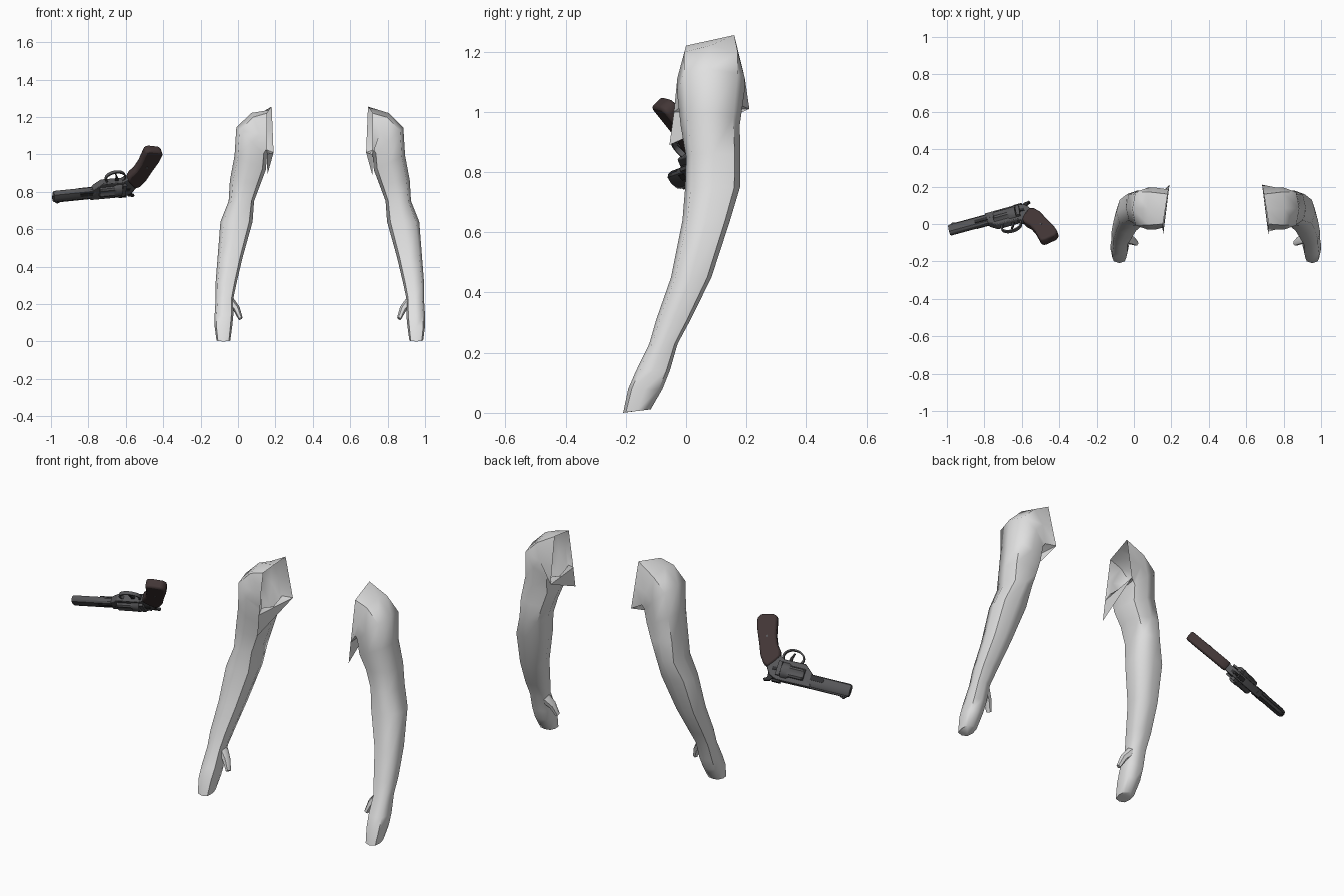
import bpy, math
from mathutils import Vector, Matrix

if "Cube" in bpy.data.objects:
    bpy.data.objects.remove(bpy.data.objects["Cube"])


def material(name, r, g, b):
    m = bpy.data.materials.new(name)
    m.diffuse_color = (r, g, b, 1)
    m.use_nodes = True
    m.node_tree.nodes["Principled BSDF"].inputs["Base Color"].default_value = m.diffuse_color
    return m


SKIN = material("light_grey", 0.75, 0.75, 0.75)
METAL = material("gun_metal", 0.095, 0.095, 0.1)
DARK = material("dark_steel", 0.03, 0.03, 0.032)
GRIP = material("dark_brown", 0.055, 0.037, 0.037)


def make(name, verts, faces, mat, matrix=None, angle=35, bevel=0):
    me = bpy.data.meshes.new(name)
    me.from_pydata([tuple(v) for v in verts], [], faces)
    me.materials.append(mat)
    ob = bpy.data.objects.new(name, me)
    bpy.context.collection.objects.link(ob)
    if matrix:
        ob.matrix_world = matrix
    if bevel:
        md = ob.modifiers.new("bevel", 'BEVEL')
        md.width, md.segments, md.limit_method = bevel, 2, 'ANGLE'
    bpy.ops.object.select_all(action='DESELECT')
    ob.select_set(True)
    bpy.context.view_layer.objects.active = ob
    bpy.ops.object.shade_smooth_by_angle(angle=math.radians(angle))
    return ob


def loft(name, rings, mat, start=True, end=True, closed=False, flip=False, **kw):
    """Skin a list of equal-length rings."""
    n, k = len(rings[0]), len(rings)
    verts = [p for r in rings for p in r]
    faces = []
    for i in range(k if closed else k - 1):
        a, b = i * n, (i + 1) % k * n
        faces += [(a + j, a + (j + 1) % n, b + (j + 1) % n, b + j) for j in range(n)]
    if start and not closed:
        faces.append(tuple(reversed(range(n))))
    if end and not closed:
        faces.append(tuple(range((k - 1) * n, k * n)))
    if flip:
        faces = [tuple(reversed(f)) for f in faces]
    return make(name, verts, faces, mat, **kw)


# ---------------------------------------------------------------- arms
# centre x, y, z, half width, half depth, tilt toward the shoulder opening
ARM = [
    (-0.078, -0.163, 0.006, 0.037, 0.046, 0),
    (-0.078, -0.135, 0.080, 0.047, 0.057, 0),
    (-0.075, -0.110, 0.140, 0.050, 0.056, 0),
    (-0.072, -0.075, 0.230, 0.047, 0.047, 0),
    (-0.064, -0.042, 0.310, 0.056, 0.057, 0),
    (-0.042, 0.017, 0.450, 0.067, 0.067, 0),
    (-0.008, 0.067, 0.640, 0.086, 0.079, 0),
    (0.018, 0.088, 0.750, 0.068, 0.091, 0),
    (0.038, 0.090, 0.850, 0.082, 0.090, 8),
    (0.065, 0.080, 0.955, 0.092, 0.098, 25),
    (0.073, 0.082, 1.067, 0.112, 0.112, 43),
    (0.115, 0.083, 1.112, 0.118, 0.112, 68),
]
MIRROR = 0.875


def arm_ring(cx, cy, cz, rx, ry, tilt):
    t = math.radians(tilt)
    out = []
    for i in range(8):
        a = i * math.pi / 4
        c, s = math.cos(a), math.sin(a)
        k = 1.12 if i % 2 else 1
        z = cz - rx * c * k * math.sin(t)
        if cz < 0.01:
            z += 0.006 * s
        out.append(Vector((cx + rx * c * k * math.cos(t), cy + ry * s * k, z)))
    return out


# four-cornered shoulder opening
TF, TB = Vector((0.155, 0.0, 1.22)), Vector((0.18, 0.16, 1.255))
BF, BB = Vector((0.155, -0.04, 1.0)), Vector((0.19, 0.21, 1.01))
opening = [(BF + BB) / 2, BB, (BB + TB) / 2, TB, (TB + TF) / 2, TF, (TF + BF) / 2, BF]
arm_rings = [arm_ring(*r) for r in ARM] + [opening]


def thumb_ring(x, y, z, r):
    d = Vector((0.5, -0.35, -0.8)).normalized()
    e = d.cross(Vector((0, 1, 0))).normalized()
    f = d.cross(e)
    return [Vector((x, y, z)) + r * (math.cos(i * math.pi / 3) * e
            + 1.2 * math.sin(i * math.pi / 3) * f) for i in range(6)]


thumb_rings = [thumb_ring(-0.045, -0.072, 0.215, 0.026), thumb_ring(-0.008, -0.09, 0.175, 0.019),
               thumb_ring(0.014, -0.104, 0.122, 0.012)]
flap = [BF, Vector((0.157, -0.055, 0.89)), BB]

for side in ("right", "left"):
    m = side == "left"

    def place(p):
        return Vector((MIRROR - p.x, p.y, p.z)) if m else p
    loft(side + "_arm", [[place(p) for p in r] for r in arm_rings], SKIN,
         end=False, flip=m, angle=60)
    loft(side + "_thumb", [[place(p) for p in r] for r in thumb_rings], SKIN,
         flip=m, angle=60)
    make(side + "_armpit_flap", [place(p) for p in flap], [(2, 1, 0) if m else (0, 1, 2)], SKIN)

# ---------------------------------------------------------------- revolver
# local axes: X from muzzle to rear, Y toward the grip end, Z sideways
U = Vector((0.961, 0.26, 0.096)).normalized()
G = Vector((0.107, -0.67, 0.735))
G = (G - U * G.dot(U)).normalized()
S = U.cross(G)
GUN = Matrix.Translation((-0.988, -0.032, 0.772)) @ Matrix((U, G, S)).transposed().to_4x4()


def prism(name, pts, half, mat, bevel=0.0, z=0.0):
    area = sum(p[0] * q[1] - q[0] * p[1] for p, q in zip(pts, pts[1:] + pts[:1]))
    if area < 0:
        pts = pts[::-1]
    return loft(name, [[(x, y, z - half) for x, y in pts], [(x, y, z + half) for x, y in pts]],
                mat, matrix=GUN, bevel=bevel)


def box(name, x0, x1, y0, y1, half, mat, z=0.0):
    return prism(name, [(x0, y0), (x1, y0), (x1, y1), (x0, y1)], half, mat, z=z)


def rod(name, sections, mat, y=0.0, n=16, flutes=False):
    """Round part along the barrel axis; sections are (x, radius, flute depth)."""
    rings = []
    for x, r, d in sections:
        ring = []
        for i in range(n):
            a = 2 * math.pi * i / n
            q = r - (d if i % 4 in (1, 2) else 0)
            ring.append((x, y + q * math.cos(a), q * math.sin(a)))
        rings.append(ring)
    return loft(name, rings, mat, matrix=GUN)


# barrel with full underlug, bore, rib and sights
outline = [(-0.03, 0.009), (-0.02, 0.018), (0.005, 0.022), (0.028, 0.017), (0.035, 0.008)]
outline += [(y, -z) for y, z in reversed(outline)]
loft("barrel", [[(x, y * k, z * k) for y, z in outline]
                for x, k in ((0, 0.88), (0.006, 1), (0.23, 1))], METAL, matrix=GUN)
rod("bore", [(-0.001, 0.011, 0), (0.004, 0.011, 0)], DARK, y=-0.006, n=12)
box("top_rib", 0.012, 0.24, -0.036, -0.028, 0.007, METAL)
prism("front_sight", [(0.012, -0.034), (0.022, -0.046), (0.03, -0.046), (0.055, -0.034)], 0.004, DARK)
for z in (-0.0215, 0.0215):
    box("ejector_recess", 0.145, 0.215, 0.002, 0.024, 0.002, DARK, z=z)
rod("ejector_rod", [(0.14, 0.01, 0), (0.24, 0.01, 0)], DARK, y=0.02, n=12)

# frame and cylinder
prism("frame", [(0.205, -0.034), (0.39, -0.036), (0.43, -0.018), (0.452, 0.015), (0.45, 0.05),
                (0.425, 0.085), (0.40, 0.09), (0.375, 0.076), (0.26, 0.078), (0.215, 0.04)],
      0.019, METAL, bevel=0.004)
rod("cylinder", [(0.25, 0.038, 0.004), (0.256, 0.044, 0.008), (0.325, 0.044, 0.008),
                 (0.34, 0.045, 0), (0.372, 0.045, 0)], METAL, y=0.02, n=24)
rod("cylinder_axle", [(0.235, 0.014, 0), (0.39, 0.014, 0)], DARK, y=0.02, n=12)
box("recoil_shield", 0.375, 0.395, -0.015, 0.06, 0.033, METAL)
box("cylinder_latch", 0.395, 0.42, 0.01, 0.026, 0.024, DARK)
box("rear_sight", 0.365, 0.41, -0.046, -0.034, 0.011, DARK)

# trigger guard, trigger and hammer
guard = []
for i in range(24):
    a = 2 * math.pi * i / 24
    c, s = math.cos(a), math.sin(a)
    guard.append([(0.335 + (0.058 + d) * c, 0.098 + (0.044 + d) * s, z)
                  for d, z in ((0, -0.009), (0, 0.009), (-0.008, 0.009), (-0.008, -0.009))])
loft("trigger_guard", guard, METAL, closed=True, flip=True, matrix=GUN)
prism("trigger", [(0.335, 0.07), (0.355, 0.07), (0.35, 0.095), (0.338, 0.122), (0.332, 0.12),
                  (0.338, 0.095)], 0.005, DARK)
prism("hammer", [(0.405, -0.02), (0.42, -0.045), (0.45, -0.052), (0.456, -0.044), (0.437, -0.032),
                 (0.44, 0.005), (0.415, 0.01)], 0.007, DARK)

# grip and its side screws
prism("grip", [(0.415, 0.06), (0.448, 0.018), (0.475, 0.03), (0.502, 0.065), (0.53, 0.13),
               (0.563, 0.2), (0.578, 0.25), (0.565, 0.275), (0.5, 0.292), (0.478, 0.285),
               (0.47, 0.25), (0.455, 0.19), (0.435, 0.145), (0.41, 0.115), (0.40, 0.085)],
      0.025, GRIP, bevel=0.01)
for z in (-0.025, 0.025):
    prism("grip_screw", [(0.497 + 0.006 * math.cos(i * math.pi / 4),
                          0.17 + 0.006 * math.sin(i * math.pi / 4)) for i in range(8)],
          0.002, METAL, z=z)
